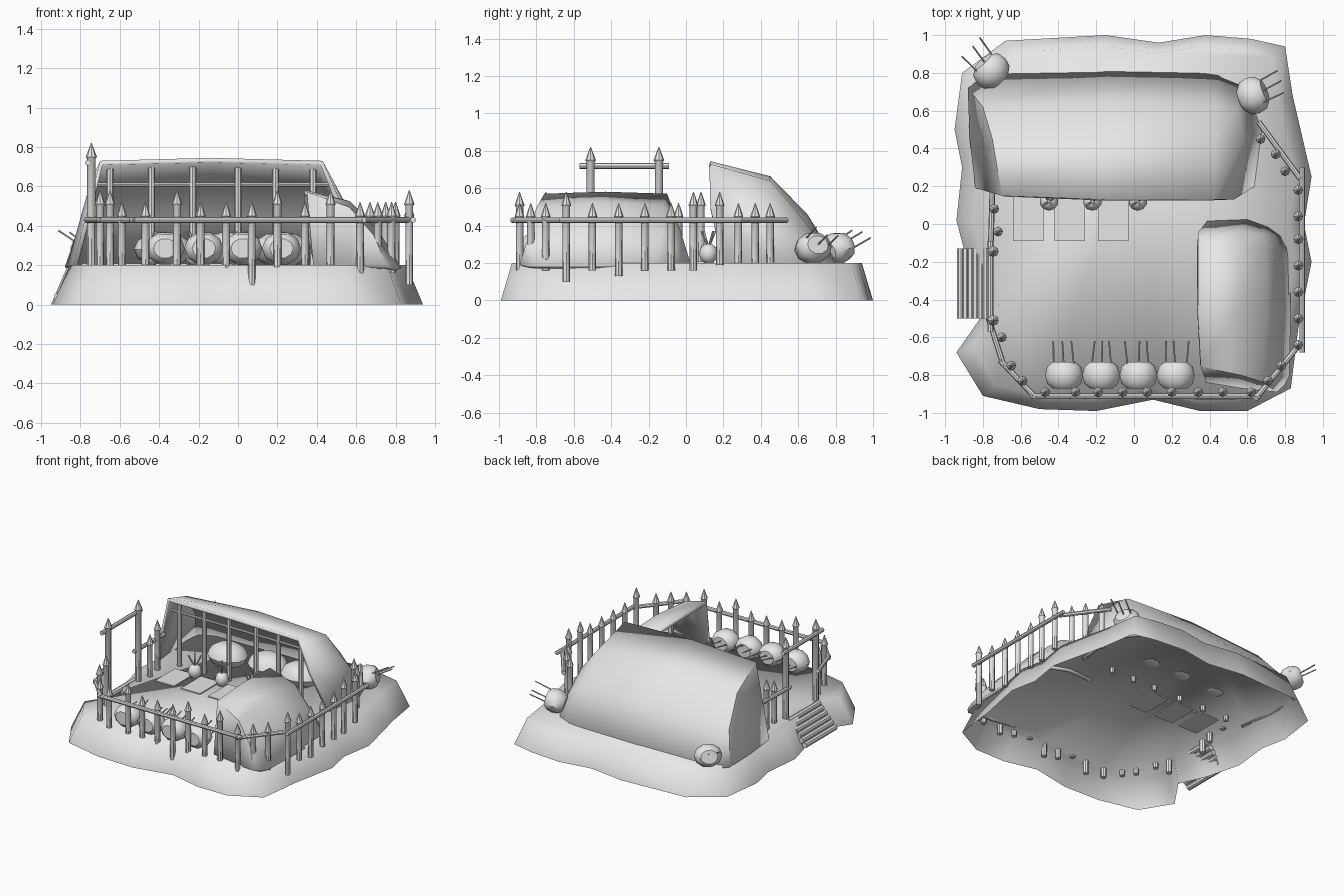
import bpy, bmesh, math, random
from mathutils import Vector, Matrix

random.seed(4)
if "Cube" in bpy.data.objects:
    bpy.data.objects.remove(bpy.data.objects["Cube"])

grey = bpy.data.materials.new("plain grey")
grey.use_nodes = True
grey.diffuse_color = (0.8, 0.8, 0.8, 1)
grey.node_tree.nodes["Principled BSDF"].inputs["Base Color"].default_value = (0.8, 0.8, 0.8, 1)


def finish(name, bm, angle=40):
    bmesh.ops.recalc_face_normals(bm, faces=bm.faces)
    mesh = bpy.data.meshes.new(name)
    bm.to_mesh(mesh)
    bm.free()
    mesh.materials.append(grey)
    ob = bpy.data.objects.new(name, mesh)
    bpy.context.collection.objects.link(ob)
    bpy.ops.object.select_all(action='DESELECT')
    ob.select_set(True)
    bpy.context.view_layer.objects.active = ob
    bpy.ops.object.shade_smooth_by_angle(angle=math.radians(angle))
    return ob


def loft(bm, rings, closed=True):
    """Skin rows of points into quads."""
    rows = [[bm.verts.new(p) for p in r] for r in rings]
    n = len(rows[0])
    for a, b in zip(rows, rows[1:]):
        for i in range(n if closed else n - 1):
            j = (i + 1) % n
            bm.faces.new((a[i], a[j], b[j], b[i]))
    return rows


def rod(bm, a, b, r=0.015, sides=8):
    a, b = Vector(a), Vector(b)
    m = Matrix.Translation((a + b) / 2) @ (b - a).to_track_quat('Z', 'Y').to_matrix().to_4x4()
    bmesh.ops.create_cone(bm, cap_ends=True, segments=sides, radius1=r, radius2=r,
                          depth=(b - a).length, matrix=m)


def stake(bm, x, y, bottom, top, r=0.02):
    """Round post with a flared, sharpened tip."""
    prof = [(r, bottom), (r, top - 0.08), (r * 1.3, top - 0.07), (0.002, top)]
    rows = loft(bm, [[(x + q * math.cos(k * math.pi / 4), y + q * math.sin(k * math.pi / 4), z)
                      for k in range(8)] for q, z in prof])
    bm.faces.new(rows[0])
    bm.faces.new(rows[-1])


# Hollow mound
outline = [(-.68, .97), (-.15, 1), (.13, .96), (.38, 1), (.62, .98), (.8, .94), (.84, .68), (.94, .25),
           (.9, 0), (.94, -.2), (.87, -.55), (.83, -.87), (.6, -.99), (.35, -.99), (.1, -.93), (-.2, -.99),
           (-.5, -.98), (-.8, -.91), (-.94, -.68), (-.78, -.45), (-.87, -.25), (-.94, .02), (-.91, .3),
           (-.95, .5), (-.91, .8)]
bm = bmesh.new()
rows = loft(bm, [[(x * s, y * t, z) for x, y in outline]
                 for s, t, z in ((1, 1, 0), (.91, .94, .2))])
bm.faces.new(rows[-1])
finish("mound", bm, 85)


# Lean-to shelters: open front, sloping back
def shelter(name, place):
    sections = [
        [(-.84, .19, .19), (-.70, .15, .73), (-.14, .13, .745), (.43, .13, .73), (.53, .13, .5), (.64, .2, .19)],
        [(-.87, .45, .19), (-.75, .45, .62), (-.14, .45, .665), (.43, .45, .64), (.58, .45, .45), (.68, .5, .19)],
        [(-.88, .72, .19), (-.80, .62, .42), (-.14, .65, .46), (.43, .63, .43), (.55, .6, .34), (.62, .66, .19)],
        [(-.80, .78, .18), (-.72, .81, .18), (-.14, .82, .18), (.38, .81, .18), (.45, .80, .18), (.55, .76, .18)]]
    bm = bmesh.new()
    loft(bm, [[place(*p) for p in s] for s in sections], closed=False)
    ob = finish(name, bm, 50)
    ob.data.update()
    up = sum(p.normal.z * p.area for p in ob.data.polygons)
    thick = ob.modifiers.new("thickness", 'SOLIDIFY')
    thick.thickness = 0.025
    thick.offset = -1 if up > 0 else 1


shelter("large_shelter", lambda x, y, z: (x, y, z))
shelter("small_shelter", lambda x, y, z: (.34 + (y - .13) * .71, -.35 + x * .58 - (y - .13) * .05,
                                          .2 + (z - .2) * .7))

# Frame inside the large shelter
bm = bmesh.new()
for x in (-.65, -.44, -.23, 0, .19, .38):
    rod(bm, (x, .22, .16), (x, .22, .70), .018)
rod(bm, (-.72, .22, .61), (.46, .22, .61), .01)
finish("shelter_frame", bm)

# Palisade stakes
front = [(x, -.89) for x in (-.47, -.31, -.19, -.06, .07, .2, .34, .47, .62)]
corner = [(.71, -.83), (.78, -.75), (.87, -.64)]
side = [(.87, y) for y in (-.5, -.36, -.22, -.08, .04, .18)]
back = [(.80, .28), (.75, .37), (.67, .45)]
left = [(-.59, -.83), (-.65, -.75), (-.70, -.6), (-.72, -.04), (-.74, .08)]
bm = bmesh.new()
for x, y in front + corner + side + back + left:
    stake(bm, x, y, random.choice((.1, .13, .16, .19)), random.choice((.52, .52, .58)))
finish("palisade_stakes", bm)

# Palisade rails
bm = bmesh.new()
z = .43
for a, b in (((-.55, -.91), (.67, -.91)), ((.64, -.93), (.89, -.62)), ((.89, -.68), (.89, .3)),
             ((.88, .24), (.66, .54)), ((-.52, -.92), (-.71, -.72)), ((-.69, -.75), (-.77, -.5)),
             ((-.76, -.18), (-.75, .18))):
    rod(bm, (*a, z), (*b, z))
finish("palisade_rails", bm)

# Gate
bm = bmesh.new()
for y in (-.51, -.145):
    stake(bm, -.745, y, .1, .82, .022)
rod(bm, (-.76, -.57, .72), (-.76, -.09, .72), .016)
finish("gate", bm)

# Log steps
bm = bmesh.new()
for i in range(6):
    t = i / 5
    rod(bm, (-.78 - .135 * t, -.5, .19 - .15 * t), (-.78 - .135 * t, -.13, .19 - .15 * t), .021)
finish("log_steps", bm)


# Straw targets with arrows
def target(name, x, y, z, turn, tilt=0):
    bm = bmesh.new()
    prof = [(.06, -.07), (.09, -.045), (.1, 0), (.09, .045), (.06, .07)]
    rows = loft(bm, [[(r * math.cos(k * math.pi / 5), d, .85 * r * math.sin(k * math.pi / 5))
                      for k in range(10)] for r, d in prof])
    bm.faces.new(rows[0])
    bm.faces.new(rows[-1])
    for k in range(3):
        ax, az = (k - 1) * .055, random.uniform(-.03, .04)
        rod(bm, (ax, .02, az), (ax + random.uniform(-.02, .02), .18, az + .03), .005, 6)
    m = Matrix.Translation((x, y, z)) @ Matrix.Rotation(math.radians(turn), 4, 'Z') \
        @ Matrix.Rotation(math.radians(tilt), 4, 'X')
    bmesh.ops.transform(bm, matrix=m, verts=bm.verts)
    finish(name, bm)


for i in range(4):
    target(f"front_target_{i + 1}", -.37 + i * .197, -.80, .285, 0)
target("back_right_target", -.755, .81, .28, 42, 15)
target("back_left_target", .63, .68, .28, -68, 15)

# Sleeping mats
for i, x in enumerate((-.56, -.34, -.11)):
    bm = bmesh.new()
    bmesh.ops.create_cube(bm, size=1, matrix=Matrix.Translation((x, .03, .2)) @ Matrix.Diagonal((.16, .24, .016, 1)))
    finish(f"mat_{i + 1}", bm)

# Spiky jars
for i, x in enumerate((-.45, -.22, .02)):
    bm = bmesh.new()
    bmesh.ops.create_uvsphere(bm, u_segments=10, v_segments=6, radius=.05,
                              matrix=Matrix.Translation((x, .12, .25)) @ Matrix.Diagonal((1, 1, 1.1, 1)))
    for k in range(4):
        a = k * math.pi / 2 + .6
        rod(bm, (x, .12, .28), (x + .045 * math.cos(a), .12 + .045 * math.sin(a), .37), .006, 6)
    finish(f"jar_{i + 1}", bm)

# Sacks stored under the shelter
for i, (x, y) in enumerate(((-.38, .42), (-.06, .45), (.22, .45))):
    bm = bmesh.new()
    bmesh.ops.create_uvsphere(bm, u_segments=12, v_segments=6, radius=1,
                              matrix=Matrix.Translation((x, y, .28)) @ Matrix.Diagonal((.15, .13, .09, 1)))
    finish(f"sack_{i + 1}", bm)
